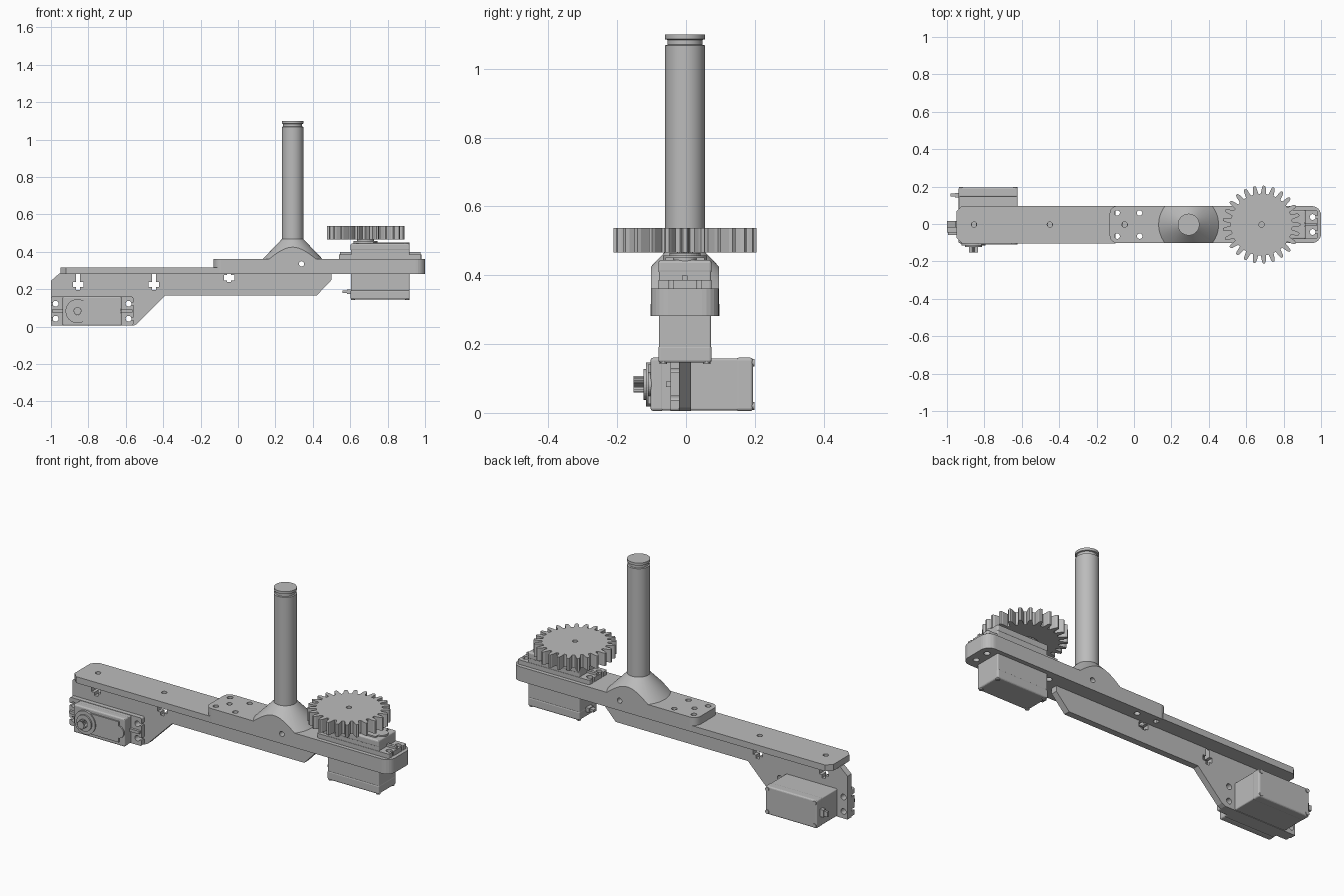
import bpy, bmesh
from math import pi, cos, sin, radians
from mathutils import Matrix, Vector

if "Cube" in bpy.data.objects:
    bpy.data.objects.remove(bpy.data.objects["Cube"])

GREY = (0.5, 0.5, 0.5, 1)
grey = bpy.data.materials.new("plain grey")
grey.use_nodes = True
grey.diffuse_color = GREY
grey.node_tree.nodes["Principled BSDF"].inputs["Base Color"].default_value = GREY

CY = -0.003                               # centre line of the arm
FACE_FRONT = Matrix.Rotation(pi / 2, 4, 'X')   # turns local +z to -y


def finish(name, bm, matrix=Matrix()):
    bmesh.ops.recalc_face_normals(bm, faces=bm.faces)
    mesh = bpy.data.meshes.new(name)
    bm.to_mesh(mesh)
    bm.free()
    mesh.transform(matrix)
    mesh.materials.append(grey)
    ob = bpy.data.objects.new(name, mesh)
    bpy.context.collection.objects.link(ob)
    return ob


def prism(name, outline, z0, z1, matrix=Matrix()):
    """Extrude a flat outline from z0 to z1."""
    bm = bmesh.new()
    face = bm.faces.new([bm.verts.new((x, y, z0)) for x, y in outline])
    new = bmesh.ops.extrude_face_region(bm, geom=[face])["geom"]
    verts = [v for v in new if isinstance(v, bmesh.types.BMVert)]
    bmesh.ops.translate(bm, vec=(0, 0, z1 - z0), verts=verts)
    return finish(name, bm, matrix)


def rect(x0, x1, y0, y1, left=0, right=0, steps=6):
    """Rectangle outline with its own corner radius at each end."""
    points = []
    for x, y, r, start in ((x1, y1, right, 0), (x0, y1, left, 90),
                           (x0, y0, left, 180), (x1, y0, right, 270)):
        if not r:
            points.append((x, y))
            continue
        cx = x - r if x == x1 else x + r
        cy = y - r if y == y1 else y + r
        for i in range(steps + 1):
            a = radians(start + 90 * i / steps)
            points.append((cx + r * cos(a), cy + r * sin(a)))
    return points


def circle(x, y, r, n=32):
    return [(x + r * cos(2 * pi * i / n), y + r * sin(2 * pi * i / n)) for i in range(n)]


def lathe(name, profile, x, y, n=64):
    """Spin (radius, height) points around a vertical axis."""
    bm = bmesh.new()
    verts = [bm.verts.new((r, 0, z)) for r, z in profile]
    edges = [bm.edges.new(pair) for pair in zip(verts, verts[1:])]
    bmesh.ops.spin(bm, geom=verts + edges, axis=(0, 0, 1), cent=(0, 0, 0),
                   angle=2 * pi, steps=n)
    bmesh.ops.remove_doubles(bm, verts=bm.verts, dist=1e-5)
    return finish(name, bm, Matrix.Translation((x, y, 0)))


def carve(ob, cutters, operation='DIFFERENCE'):
    """Cut the shapes out of the part, then drop the cutters."""
    for c in cutters:
        mod = ob.modifiers.new("cut", 'BOOLEAN')
        mod.operation, mod.solver, mod.object = operation, 'EXACT', c
    bpy.context.view_layer.update()
    mesh = bpy.data.meshes.new_from_object(
        ob.evaluated_get(bpy.context.evaluated_depsgraph_get()))
    ob.modifiers.clear()
    ob.data = mesh
    for c in cutters:
        bpy.data.objects.remove(c)


def bevel(ob, width):
    bm = bmesh.new()
    bm.from_mesh(ob.data)
    bmesh.ops.bevel(bm, geom=bm.edges[:], offset=width, segments=3,
                    profile=0.5, affect='EDGES')
    bm.to_mesh(ob.data)
    bm.free()


def smooth(ob):
    bpy.ops.object.select_all(action='DESELECT')
    ob.select_set(True)
    bpy.context.view_layer.objects.active = ob
    bpy.ops.object.shade_smooth_by_angle(angle=radians(30))


SCREWS = [(sx * 0.195, sy * 0.04) for sx in (-1, 1) for sy in (-1, 1)]


def servo(prefix, m):
    """Servo with its mounting face at z = 0 and its shaft pointing up."""
    def part(name, outline, z0, z1):
        return prism(prefix + name, outline, z0, z1, m)

    hw = 0.0775
    # case: lower lid, middle, upper body and top lid
    bevel(part("base_lid", rect(-0.158, 0.158, -hw, hw), -0.215, -0.165), 0.008)
    part("case", rect(-0.157, 0.157, -hw + .002, hw - .002, .006, .006), -0.175, 0.07)
    bevel(part("top_lid", rect(-0.158, 0.158, -hw, hw), 0.045, 0.083), 0.008)
    # mounting ears with open screw slots
    cuts = []
    for x, y in SCREWS:
        cuts.append(part("hole", circle(x, y, 0.0155), -0.1, 0.1))
        cuts.append(part("slot", rect(min(x, x * 1.3), max(x, x * 1.3), y - .006, y + .006), -0.09, 0.09))
    ears = part("ears", rect(-0.22, 0.22, -hw, hw, 0.008, 0.008), 0, 0.025)
    carve(ears, cuts)
    for s in (-1, 1):
        # rib on each ear
        part("ear_rib", rect(min(s * .15, s * .215), max(s * .15, s * .215), -0.008, 0.008), 0.02, 0.038)
    # raised gear housing and shaft
    part("housing", rect(-0.06, 0.125, -0.057, 0.057), 0.08, 0.09)
    part("housing_end", circle(0.122, 0, 0.034), 0.08, 0.09)
    part("bearing", circle(-0.078, 0, 0.064, 48), 0.08, 0.096)
    part("bearing_ring", circle(-0.078, 0, 0.045), 0.09, 0.104)
    spline = [(-0.078 + r * cos(2 * pi * (i + t) / 20), r * sin(2 * pi * (i + t) / 20))
              for i in range(20) for r, t in ((0.019, 0), (0.024, 0.5))]
    part("shaft", spline, 0.1, 0.133)
    # lid screws and cable
    for sx in (-1, 1):
        for sy in (-1, 1):
            part("lid_screw", circle(sx * 0.145, sy * 0.063, 0.011, 16), -0.219, -0.2)
    part("cable_block", rect(-0.178, -0.15, -0.02, 0.02), -0.187, -0.163)
    part("cable_end", rect(-0.2, -0.17, -0.014, 0.014), -0.182, -0.168)


# flat arm plate with chamfered free end
plate = prism("arm_plate", [(x, y + CY) for x, y in rect(-0.95, -0.1, -0.1, 0.1, 0.03, 0, 1)],
              0.282, 0.317)
carve(plate, [prism("hole", circle(x, CY, 0.014), 0.27, 0.33) for x in (-0.855, -0.45)])

# upright web under the plate, with slots for the servo and fixings
web_outline = [(-1, 0.005), (-1, 0.245), (-0.955, 0.285), (0.5, 0.285), (0.5, 0.25),
               (0.42, 0.166), (-0.39, 0.166), (-0.54, 0.015), (-0.56, 0.005)]
web = prism("web", web_outline, -0.015, 0.02, FACE_FRONT)
cuts = [prism("hole", circle(-0.78 + x, 0.083 + y, 0.0155), -0.1, 0.1, FACE_FRONT)
        for x, y in SCREWS]
for x, z, low in ((-0.855, 0.226, 0.195), (-0.45, 0.226, 0.195), (-0.048, 0.262, 0.24)):
    slot = [(-.028, z - .014), (-.011, z - .014), (-.011, low), (.011, low),
            (.011, z - .014), (.028, z - .014), (.028, z + .014), (.011, z + .014),
            (.011, 0.29), (-.011, 0.29), (-.011, z + .014), (-.028, z + .014)]
    cuts.append(prism("slot", [(x + a, b) for a, b in slot], -0.11, 0.11, FACE_FRONT))
carve(web, cuts)

# thick carrier block
block = prism("carrier_block", [(x, y + CY) for x, y in rect(-0.13, 1, -0.099, 0.099, 0.04, 0.05)],
              0.281, 0.361)
cuts = [prism("hole", circle(x, y + CY, 0.0145), 0.2, 0.4)
        for x, y in ((-0.09, .062), (-0.09, -.062), (0.03, .062), (0.03, -.062), (-0.05, 0))]
cuts += [prism("hole", circle(0.76 + x, CY + y, 0.0155), 0.2, 0.4) for x, y in SCREWS]
cuts.append(prism("pin_hole", circle(0.34, 0.336, 0.014), -0.2, 0.2, FACE_FRONT))
carve(block, cuts)

# conical mast foot, trimmed flush with the block sides
foot = lathe("mast_foot", [(0, 0.355), (0.166, 0.355), (0.056, 0.47), (0, 0.47)], 0.292, CY)
carve(foot, [prism("trim", rect(0, 0.6, CY - 0.099, CY + 0.099), 0.3, 0.6)], 'INTERSECT')
smooth(foot)

# mast with a groove near the top
mast = lathe("mast", [(0, 0.4), (0.058, 0.4), (0.058, 1.068), (0.051, 1.07), (0.051, 1.084),
                      (0.058, 1.086), (0.058, 1.1), (0, 1.1)], 0.292, CY)
smooth(mast)

# both servos
servo("lower_servo_", Matrix.Translation((-0.78, -0.02, 0.083)) @ FACE_FRONT)
servo("upper_servo_", Matrix.Translation((0.76, CY, 0.361)))

# spur gear on the upper servo
TEETH = 25
TOOTH = ((0.165, -0.34), (0.18, -0.27), (0.198, -0.2), (0.208, -0.1),
         (0.208, 0.1), (0.198, 0.2), (0.18, 0.27), (0.165, 0.34))
gear_outline = []
for i in range(TEETH):
    for r, t in TOOTH:
        a = 2 * pi * (i + t) / TEETH
        gear_outline.append((0.682 + r * cos(a), CY + r * sin(a)))
gear = prism("spur_gear", gear_outline, 0.466, 0.537)
carve(gear, [prism("bore", circle(0.682, CY, 0.014), 0.5, 0.6)])
